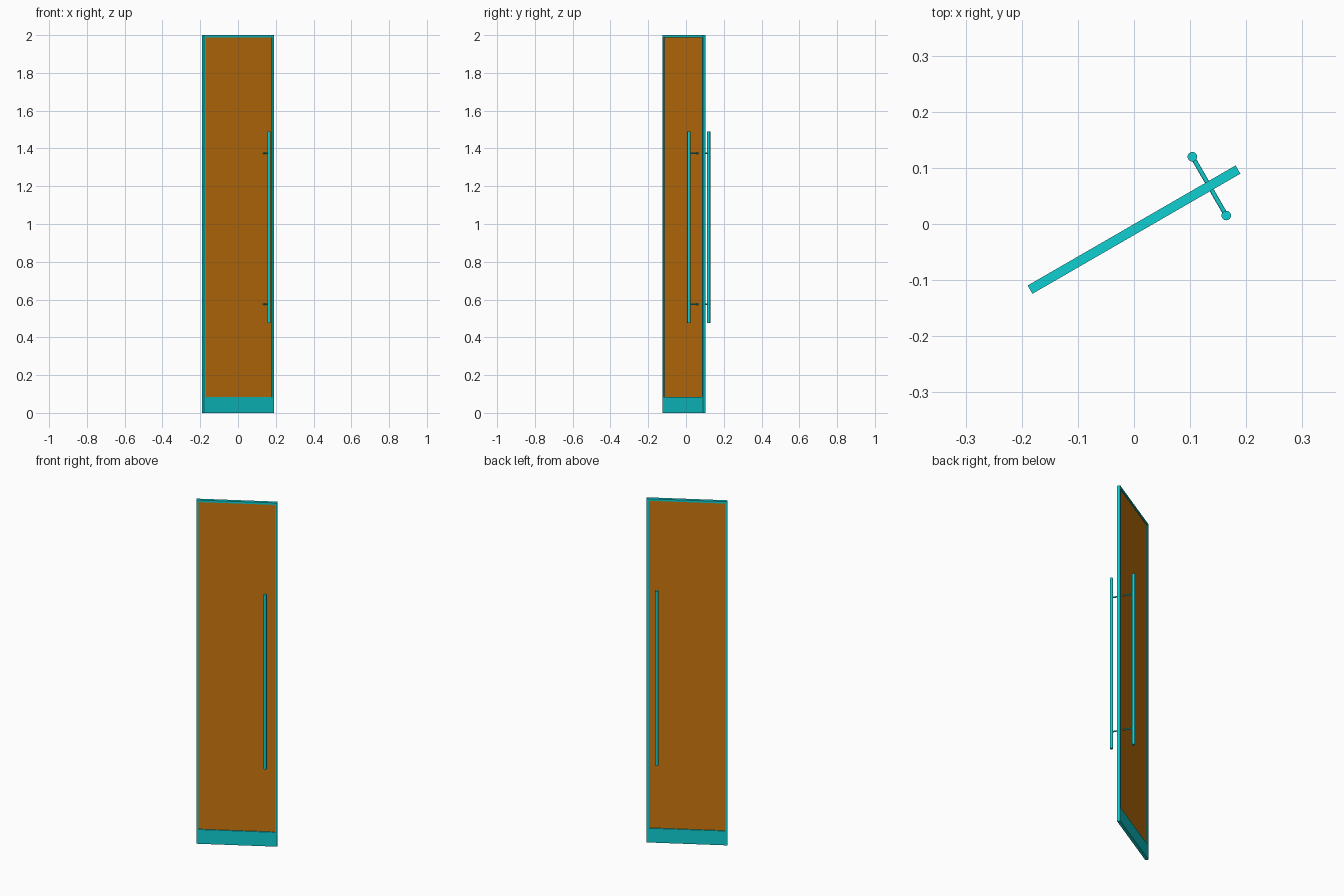
import bpy
from math import radians
from mathutils import Matrix, Vector

cube = bpy.data.objects.get("Cube")
if cube:
    bpy.data.objects.remove(cube, do_unlink=True)


def make_material(name, color):
    mat = bpy.data.materials.new(name)
    mat.use_nodes = True
    mat.diffuse_color = color
    mat.node_tree.nodes["Principled BSDF"].inputs["Base Color"].default_value = color
    return mat


teal = make_material("teal metal", (0.005, 0.62, 0.64, 1))
amber = make_material("amber panel", (0.6, 0.185, 0.004, 1))

# The door stands ajar, turned about the vertical axis
SWING = Matrix.Translation((0, -0.01, 0)) @ Matrix.Rotation(radians(30), 4, 'Z')
WIDTH, DEPTH, HEIGHT = 0.428, 0.017, 2.0
RIM, KICK = 0.012, 0.083
HALF = WIDTH / 2


def box(name, low, high, mat):
    low, high = Vector(low), Vector(high)
    bpy.ops.mesh.primitive_cube_add(size=1)
    ob = bpy.context.object
    ob.name = name
    ob.data.transform(Matrix.Translation((low + high) / 2) @ Matrix.Diagonal((high - low).to_4d()))
    ob.data.materials.append(mat)
    ob.matrix_world = SWING
    return ob


def rod(name, start, end, radius, sides):
    start, end = Vector(start), Vector(end)
    axis = end - start
    bpy.ops.mesh.primitive_cylinder_add(vertices=sides, radius=radius, depth=axis.length)
    ob = bpy.context.object
    ob.name = name
    bpy.ops.object.shade_smooth_by_angle(angle=radians(40))
    turn = axis.to_track_quat('Z', 'Y').to_matrix().to_4x4()
    ob.data.transform(Matrix.Translation((start + end) / 2) @ turn)
    ob.data.materials.append(teal)
    ob.matrix_world = SWING
    return ob


# Frame: two stiles between a thin top rail and a tall bottom rail
d = DEPTH / 2
box("bottom_rail", (-HALF, -d, 0), (HALF, d, KICK), teal)
box("top_rail", (-HALF, -d, HEIGHT - RIM), (HALF, d, HEIGHT), teal)
box("right_stile", (-HALF, -d, KICK), (-HALF + RIM, d, HEIGHT - RIM), teal)
box("left_stile", (HALF - RIM, -d, KICK), (HALF, d, HEIGHT - RIM), teal)

# Recessed panel
box("door_panel", (-HALF + RIM, -0.003, KICK), (HALF - RIM, 0.003, HEIGHT - RIM), amber)

# Pull bars on both faces, joined by through rods
GRIP_X, REACH = 0.155, 0.0605
for side, label in ((-1, "front"), (1, "back")):
    y = side * REACH
    rod(label + "_pull_bar", (GRIP_X, y, 0.475), (GRIP_X, y, 1.49), 0.0085, 24)
for z, label in ((0.575, "lower"), (1.375, "upper")):
    rod(label + "_handle_rod", (GRIP_X, -REACH, z), (GRIP_X, REACH, z), 0.004, 16)
